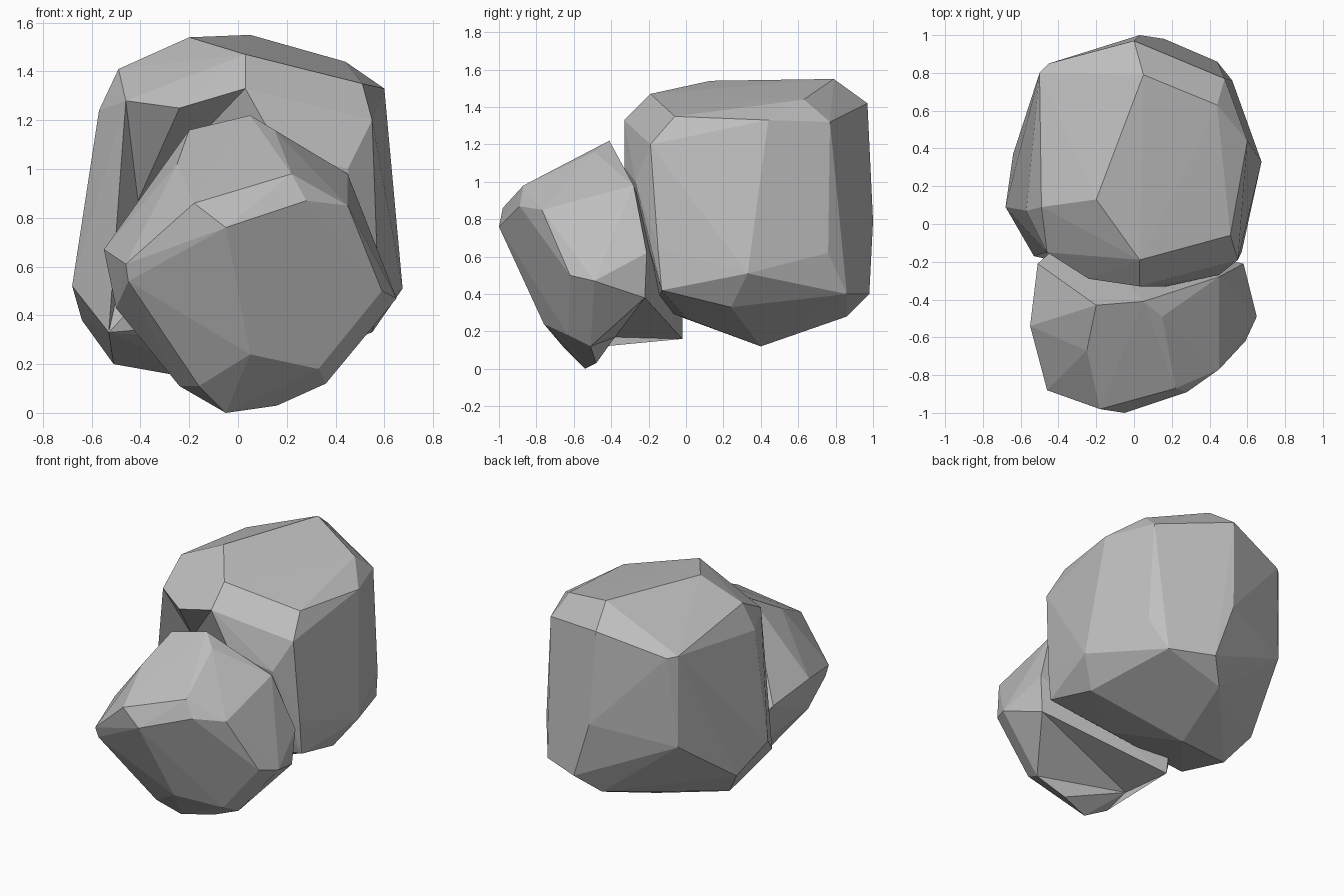
import bpy
import bmesh
import math

# Remove the default cube only
default_cube = bpy.data.objects.get("Cube")
if default_cube:
    bpy.data.objects.remove(default_cube, do_unlink=True)


def make_material(name, color):
    material = bpy.data.materials.new(name)
    material.use_nodes = True
    material.diffuse_color = color
    shader = next(n for n in material.node_tree.nodes if n.type == "BSDF_PRINCIPLED")
    shader.inputs["Base Color"].default_value = color
    shader.inputs["Roughness"].default_value = 0.9
    return material


def make_rock(name, corners, dent_from, dent_to, material):
    """Wrap a faceted shell round corner points, then push one corner in as a notch."""
    shell = bmesh.new()
    for corner in corners:
        shell.verts.new(corner)
    notch = shell.verts.new(dent_from)
    bmesh.ops.convex_hull(shell, input=shell.verts[:], use_existing_faces=False)
    notch.co = dent_to
    unused = [v for v in shell.verts if not v.link_faces]
    bmesh.ops.delete(shell, geom=unused, context="VERTS")
    # Merge nearly coplanar triangles into broad chipped facets
    bmesh.ops.dissolve_limit(shell, angle_limit=math.radians(1),
                             verts=shell.verts[:], edges=shell.edges[:])
    bmesh.ops.recalc_face_normals(shell, faces=shell.faces[:])
    mesh = bpy.data.meshes.new(name)
    shell.to_mesh(mesh)
    shell.free()
    mesh.materials.append(material)
    rock = bpy.data.objects.new(name, mesh)
    bpy.context.scene.collection.objects.link(rock)
    return rock


stone_grey = make_material("stone grey", (0.52, 0.52, 0.52, 1))

# Large rock: crown, shoulder, waist and underside corners
large_crown = [
    (.05, .79, 1.55), (.44, .63, 1.44), (.6, .44, 1.33), (.51, -.06, 1.35),
    (.03, -.19, 1.47), (-.2, .13, 1.54), (-.49, .09, 1.41),
]
large_shoulder = [
    (-.46, -.15, 1.28), (.03, -.33, 1.33), (-.24, -.29, 1.25), (.55, -.19, 1.2),
    (-.57, .07, 1.24), (-.5, .8, 1.32), (-.45, .85, 1.31), (0, .97, 1.42),
    (.48, .77, 1.32),
]
large_waist = [
    (.17, -.33, 1.08), (.45, -.27, 1), (-.61, .05, .89), (-.5, .8, .7),
    (.03, 1, .79), (.52, .76, .62), (.57, -.15, .65), (.675, .33, .51),
    (-.68, .09, .52),
]
large_underside = [
    (.44, .86, .4), (.16, .98, .4), (-.64, .37, .38), (-.51, .26, .2),
    (.03, .86, .28), (-.06, .4, .12), (.55, .24, .33), (.57, -.13, .42),
    (-.53, -.17, .33), (.2, 0, .27),
]
make_rock("large_rock", large_crown + large_shoulder + large_waist + large_underside,
          (-.41, -.28, .87), (-.41, .1, .87), stone_grey)

# Small rock leaning against the front of the large one
small_crown = [
    (.05, -.41, 1.22), (-.2, -.43, 1.16), (.15, -.49, 1.16), (-.25, -.67, 1.02),
    (.22, -.87, .98), (.45, -.28, .98),
]
small_waist = [
    (-.18, -.98, .86), (.28, -.89, .87), (.45, -.77, .85), (-.05, -1, .76),
    (-.46, -.88, .61), (-.45, -.86, .54), (-.55, -.54, .67), (-.51, -.21, .6),
    (.58, -.21, .62), (.65, -.49, .47), (.59, -.62, .5),
]
small_underside = [
    (-.5, -.6, .43), (.56, -.22, .38), (.05, -.76, .24), (.33, -.63, .18),
    (.36, -.51, .12), (.16, -.48, .03), (-.05, -.54, 0), (-.16, -.65, .11),
    (-.24, -.55, .11), (-.28, -.02, .16), (-.3, -.02, .32),
]
make_rock("small_rock", small_crown + small_waist + small_underside,
          (0, -.3, -.05), (-.25, -.38, .17), stone_grey)
